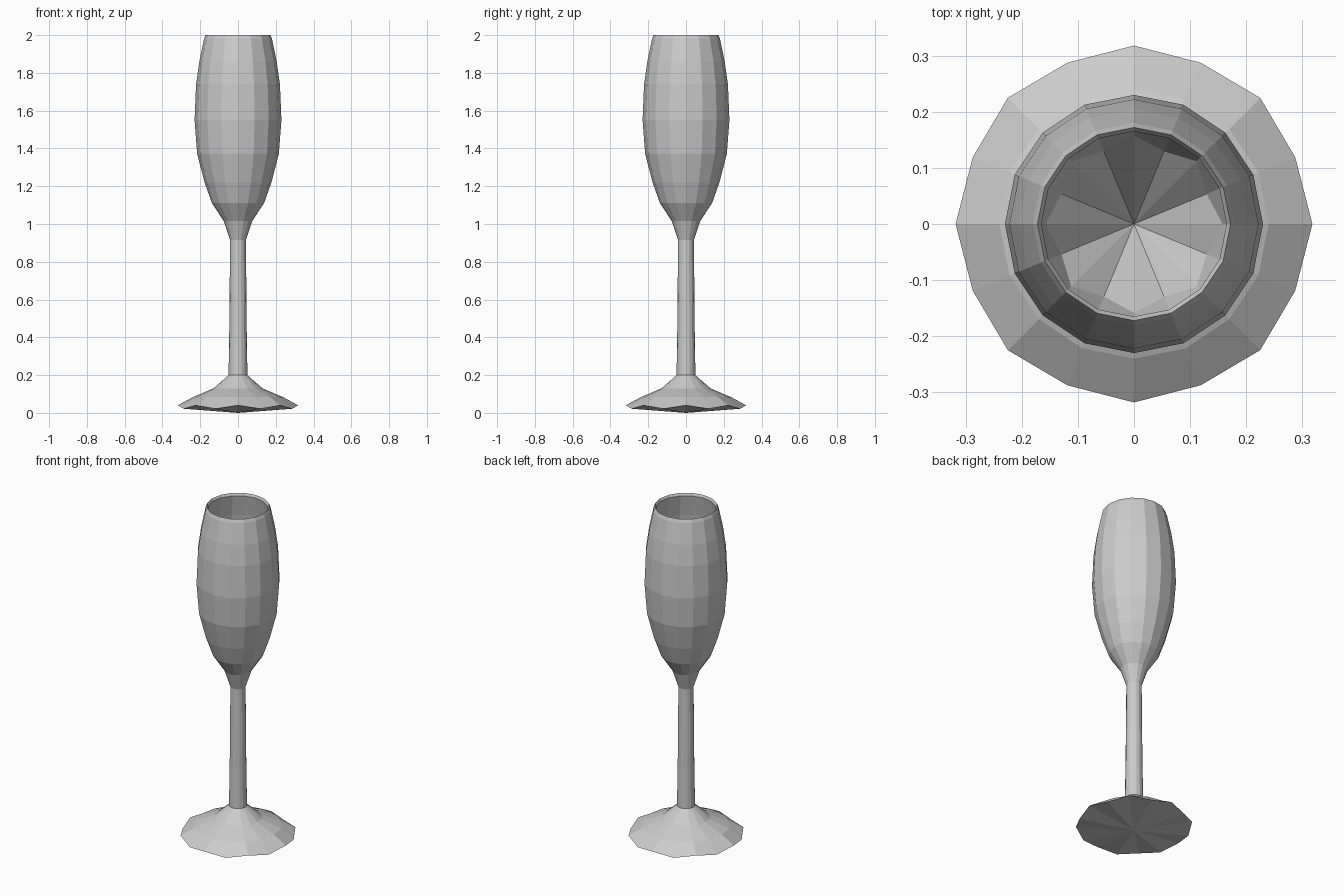
import bpy, bmesh
from math import cos, sin, pi

if "Cube" in bpy.data.objects:
    bpy.data.objects.remove(bpy.data.objects["Cube"])

SIDES = 16


def lathe(name, profile):
    """Turn a profile of (r, z) or (r, z, odd_r, odd_z) points; odd values make scalloped rings."""
    bm = bmesh.new()
    rings = []
    for p in profile:
        even, odd = p[:2], p[-2:]
        if even[0] == 0:
            rings.append([bm.verts.new((0, 0, even[1]))])
            continue
        ring = []
        for i in range(SIDES):
            r, z = odd if i % 2 else even
            a = 2 * pi * i / SIDES
            ring.append(bm.verts.new((r * cos(a), r * sin(a), z)))
        rings.append(ring)
    for lo, hi in zip(rings, rings[1:]):
        for i in range(SIDES):
            j = (i + 1) % SIDES
            if len(lo) == 1:
                bm.faces.new((lo[0], hi[j], hi[i]))
            elif len(hi) == 1:
                bm.faces.new((lo[i], lo[j], hi[0]))
            else:
                bm.faces.new((lo[i], lo[j], hi[j], hi[i]))
    mesh = bpy.data.meshes.new(name)
    bm.to_mesh(mesh)
    bm.free()
    obj = bpy.data.objects.new(name, mesh)
    bpy.context.collection.objects.link(obj)
    return obj


# Foot: shallow pointed underside, scalloped rim, sloping top
lathe("foot", [(0, 0), (0.318, 0.04, 0.311, 0.022), (0.24, 0.083),
               (0.13, 0.13), (0.05, 0.2)])

# Stem: slight taper
lathe("stem", [(0.05, 0.2), (0.046, 0.45), (0.042, 0.915)])

# Bowl: outer wall, rim, inner wall and conical bottom
lathe("bowl", [(0.042, 0.915), (0.075, 1.015), (0.138, 1.11), (0.177, 1.22),
               (0.216, 1.37), (0.23, 1.55), (0.222, 1.74), (0.205, 1.86),
               (0.18, 1.98), (0.172, 2.0), (0.165, 1.985),
               (0.19, 1.86), (0.207, 1.74), (0.215, 1.55), (0.2, 1.37),
               (0.158, 1.22, 0.14, 1.17), (0, 1.0)])
